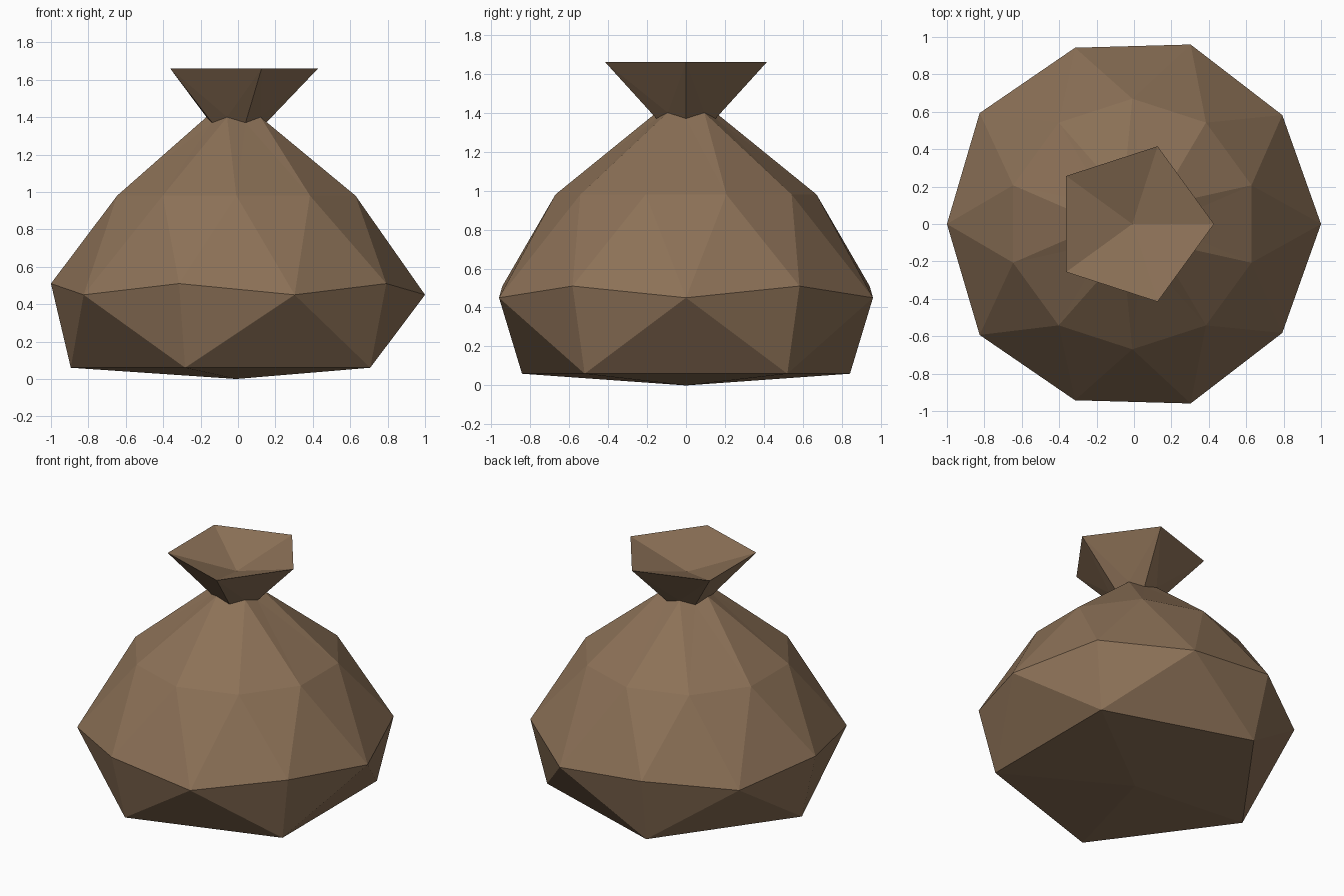
import bpy, bmesh, math

if "Cube" in bpy.data.objects:
    bpy.data.objects.remove(bpy.data.objects["Cube"])

# Sack: an 80-triangle icosphere whose nine rings are moved to new heights and radii
# (sphere height, new height, new radius), from the base to the dimple in the mouth
RINGS = [
    (-1.0, 0.0, 0.0),       # base centre
    (-0.851, 0.06, 0.885),  # base rim
    (-0.526, 0.45, 1.009),  # belly, low corners
    (-0.447, 0.51, 0.991),  # belly, high corners
    (0.0, 0.98, 0.67),      # shoulder
    (0.447, 1.37, 0.16),    # neck, low corners
    (0.526, 1.40, 0.16),    # neck, high corners
    (0.851, 1.66, 0.437),   # mouth rim
    (1.0, 1.53, 0.0),       # mouth dimple
]
CENTRE_X = -0.009

bm = bmesh.new()
bmesh.ops.create_icosphere(bm, subdivisions=2, radius=1.0)
for v in bm.verts:
    _, height, radius = min(RINGS, key=lambda r: abs(r[0] - v.co.z))
    angle = math.atan2(v.co.y, v.co.x)
    v.co = (CENTRE_X + radius * math.cos(angle), radius * math.sin(angle), height)
bmesh.ops.recalc_face_normals(bm, faces=bm.faces)

mesh = bpy.data.meshes.new("sack")
bm.to_mesh(mesh)
bm.free()

# Brown cloth
cloth = bpy.data.materials.new("brown cloth")
cloth.diffuse_color = (0.262, 0.165, 0.095, 1.0)
cloth.use_nodes = True
cloth.node_tree.nodes["Principled BSDF"].inputs["Base Color"].default_value = cloth.diffuse_color
mesh.materials.append(cloth)

sack = bpy.data.objects.new("sack", mesh)
bpy.context.collection.objects.link(sack)
